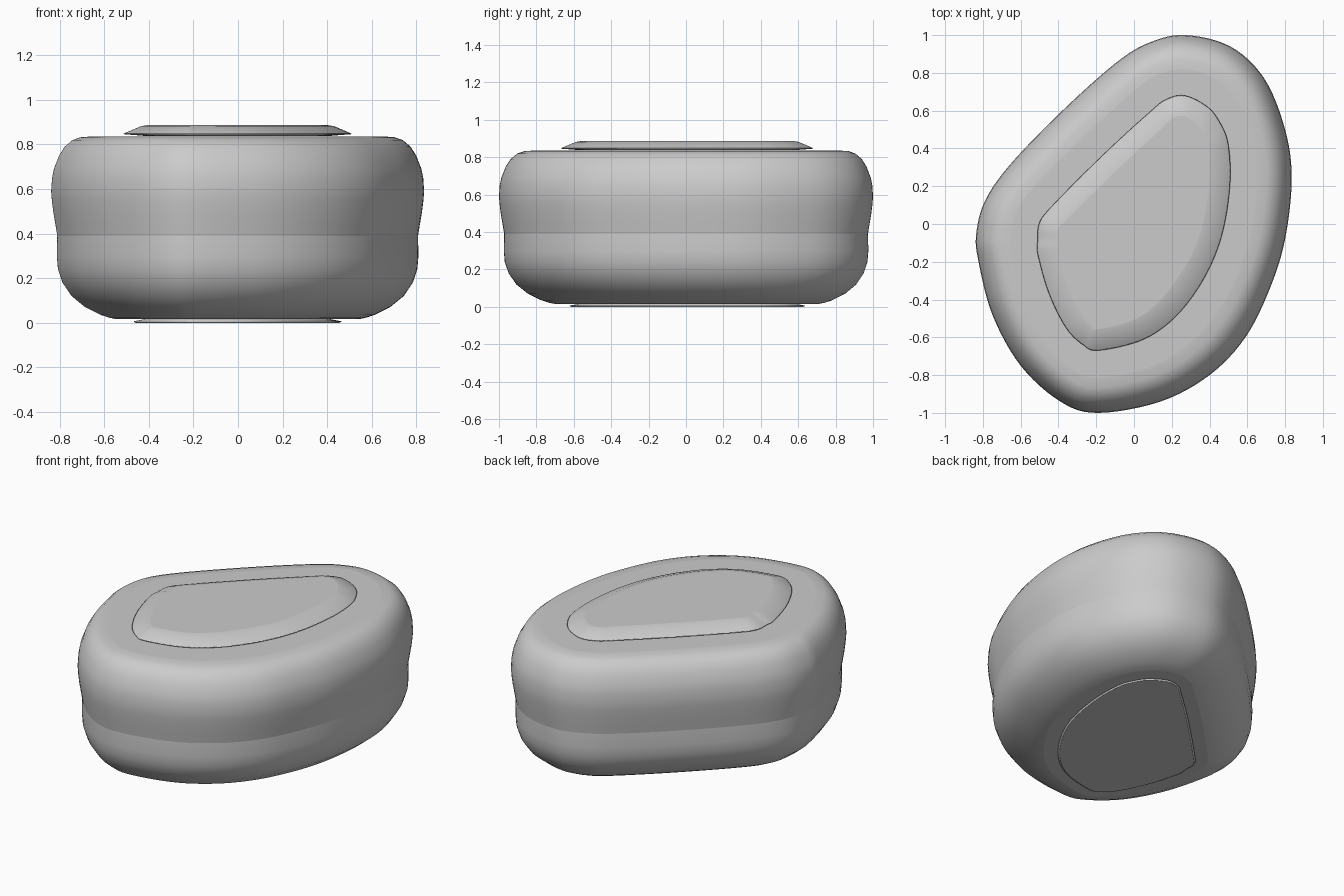
import bpy
import bmesh
from mathutils import Vector

STEPS = 6  # subdivisions between neighbouring outline points

default_cube = bpy.data.objects.get("Cube")
if default_cube:
    bpy.data.objects.remove(default_cube, do_unlink=True)

# Plan of the body, and of the raised pad that sits inside it, in matching order
OUTER = [(.27, 1), (.51, .94), (.69, .77), (.8, .5), (.835, .24), (.8, -.08), (.72, -.34),
         (.59, -.6), (.4, -.8), (.14, -.94), (-.19, -1), (-.39, -.94), (-.6, -.75),
         (-.75, -.48), (-.825, -.19), (-.835, -.05), (-.79, .12), (-.66, .31),
         (-.39, .59), (-.1, .85), (.08, .96)]
INNER = [(.27, .68), (.39, .62), (.46, .53), (.5, .42), (.51, .23), (.48, 0), (.42, -.19),
         (.32, -.37), (.19, -.52), (.03, -.62), (-.19, -.67), (-.27, -.64), (-.36, -.55),
         (-.45, -.37), (-.51, -.16), (-.51, -.08), (-.5, .01), (-.42, .11),
         (-.16, .37), (.08, .59), (.17, .66)]
PAD_INSET = .32  # distance between the two plans


def smooth_loop(points):
    """Closed Catmull-Rom curve through the points."""
    pts = [Vector(p) for p in points]
    count = len(pts)
    result = []
    for i in range(count):
        a, b, c, d = (pts[(i + k) % count] for k in (-1, 0, 1, 2))
        for step in range(STEPS):
            t = step / STEPS
            result.append(b + t / 2 * ((c - a) + t * ((2 * a - 5 * b + 4 * c - d)
                                                     + t * (3 * b - a - 3 * c + d))))
    return result


outer_loop = smooth_loop(OUTER)
inner_loop = smooth_loop(INNER)


def make_material(name, value):
    material = bpy.data.materials.new(name)
    colour = (value, value, value, 1)
    material.diffuse_color = colour
    material.use_nodes = True
    material.node_tree.nodes["Principled BSDF"].inputs["Base Color"].default_value = colour
    return material


def loft(name, profile, material, sharp_heights=()):
    """Stack inset copies of the plan, given as (height, inset), and cap both ends."""
    bm = bmesh.new()
    rings = []
    for height, inset in profile:
        blend = inset / PAD_INSET
        rings.append([bm.verts.new((*outer.lerp(inner, blend), height))
                      for outer, inner in zip(outer_loop, inner_loop)])
    for low, high in zip(rings, rings[1:]):
        for i in range(len(low)):
            j = (i + 1) % len(low)
            bm.faces.new((low[i], low[j], high[j], high[i]))
    caps = [bm.faces.new(rings[0]), bm.faces.new(rings[-1])]
    bmesh.ops.recalc_face_normals(bm, faces=bm.faces)
    for face in bm.faces:
        face.smooth = True
    # Keep the cap borders and the chosen creases crisp
    for cap in caps:
        for edge in cap.edges:
            edge.smooth = False
    for edge in bm.edges:
        if all(abs(v.co.z - h) < 1e-4 for v in edge.verts for h in sharp_heights):
            edge.smooth = edge.smooth and not sharp_heights
    mesh = bpy.data.meshes.new(name)
    bm.to_mesh(mesh)
    bm.free()
    mesh.materials.append(material)
    part = bpy.data.objects.new(name, mesh)
    bpy.context.collection.objects.link(part)
    return part


grey = make_material("plain grey", .6)

# Rounded body with a waist crease where the upper bulge meets the base
loft("body",
     [(.016, .29), (.022, .26), (.035, .22), (.07, .15), (.12, .09), (.18, .05), (.24, .03),
      (.3, .025), (.39, .027), (.44, .019), (.5, .009), (.55, .003), (.59, 0), (.65, .004),
      (.69, .012), (.75, .035), (.79, .06), (.82, .095), (.832, .13), (.836, .18)],
     grey, sharp_heights=(.39,))

# Raised pad on top, with a sloping rim
loft("top_pad", [(.838, .42), (.846, .32), (.85, .325), (.882, .40), (.887, .43)], grey)

# Thin foot plate underneath
loft("foot_plate", [(0, .375), (.006, .365), (.017, .42)], grey)
